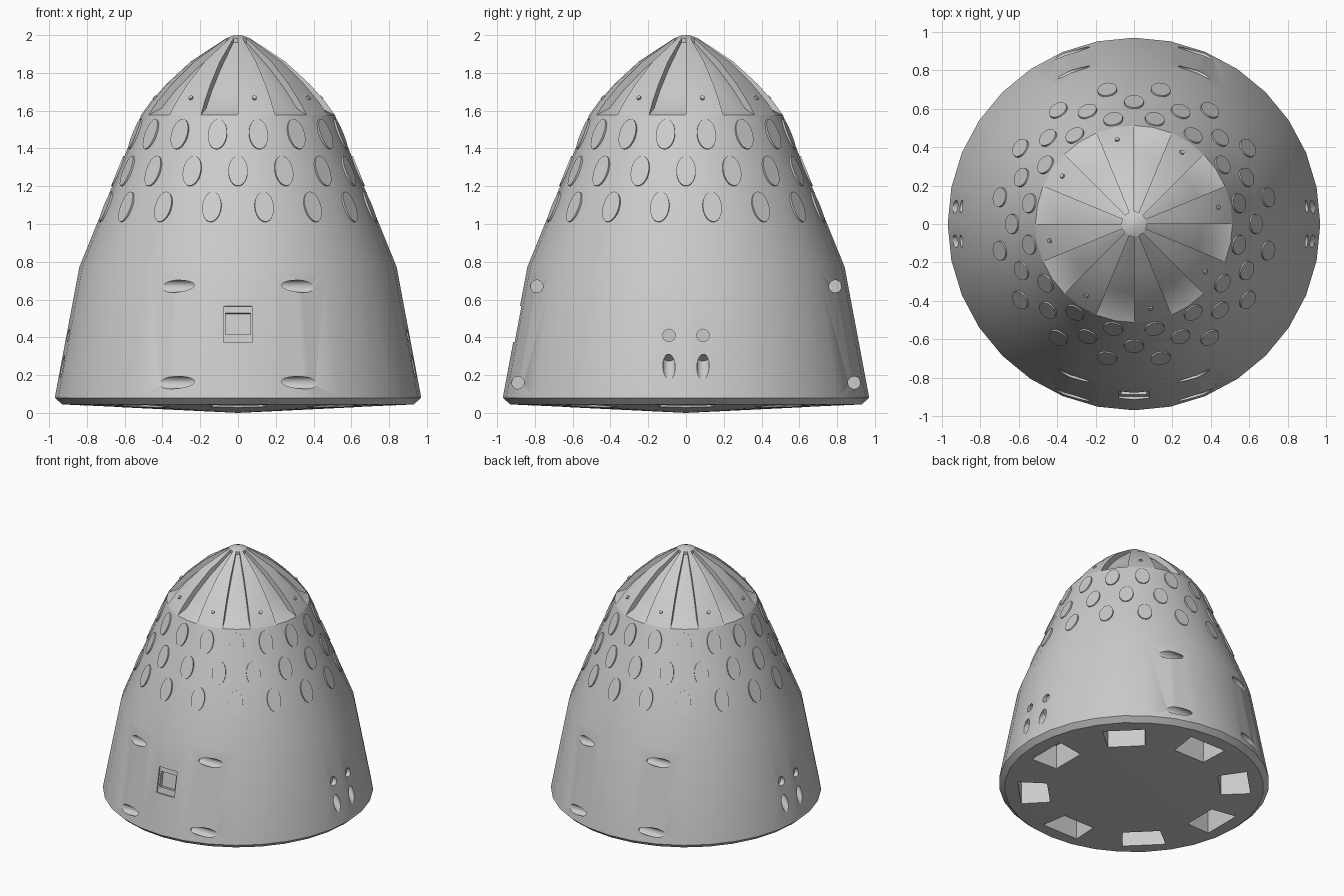
import bpy, bmesh, math
from mathutils import Vector, Matrix

if "Cube" in bpy.data.objects:
    bpy.data.objects.remove(bpy.data.objects["Cube"])

SIDES = 32
STEP = 2 * math.pi / SIDES

grey = bpy.data.materials.new("light_grey")
grey.diffuse_color = (0.6, 0.6, 0.6, 1)
grey.use_nodes = True
grey.node_tree.nodes["Principled BSDF"].inputs["Base Color"].default_value = grey.diffuse_color


def finish(bm, name, smooth=True):
    bmesh.ops.recalc_face_normals(bm, faces=bm.faces)
    me = bpy.data.meshes.new(name)
    bm.to_mesh(me)
    bm.free()
    ob = bpy.data.objects.new(name, me)
    bpy.context.collection.objects.link(ob)
    me.materials.append(grey)
    if smooth:
        shade(ob)
    return ob


def shade(ob):
    bpy.ops.object.select_all(action='DESELECT')
    ob.select_set(True)
    bpy.context.view_layer.objects.active = ob
    bpy.ops.object.shade_smooth_by_angle(angle=math.radians(28))


def polar(r, a, z):
    return Vector((r * math.cos(a), r * math.sin(a), z))


def rod(bm, centre, axis, radius, depth, sx=1, sy=1, seg=24):
    q = Vector(axis).to_track_quat('Z', 'Y').to_matrix().to_4x4()
    m = Matrix.Translation(centre) @ q @ Matrix.Diagonal((sx, sy, 1, 1))
    bmesh.ops.create_cone(bm, cap_ends=True, segments=seg, radius1=radius,
                          radius2=radius, depth=depth, matrix=m)


# capsule hull: lathe profile including the recessed nose core
hull_profile = [(0.93, 0.045), (0.97, 0.08), (0.84, 0.772), (0.658, 1.22),
                (0.513, 1.577), (0.44, 1.612), (0.36, 1.705), (0.24, 1.82),
                (0.065, 1.96), (0.065, 1.982), (0.03, 1.996)]
bm = bmesh.new()
rings = [[bm.verts.new(polar(r, i * STEP, z)) for i in range(SIDES)]
         for r, z in hull_profile]
for a, b in zip(rings, rings[1:]):
    for i in range(SIDES):
        j = (i + 1) % SIDES
        bm.faces.new((a[i], a[j], b[j], b[i]))
for ring, z in ((rings[0], 0.0), (rings[-1], 2.0)):
    c = bm.verts.new((0, 0, z))
    for i in range(SIDES):
        bm.faces.new((ring[i], ring[(i + 1) % SIDES], c))
hull = finish(bm, "capsule_hull", False)

# cutters
bm = bmesh.new()
# eight wells in the base
for k in range(8):
    vs = bmesh.ops.create_cube(bm, size=1)['verts']
    for v in vs:
        r = 0.72 + 0.21 * v.co.x
        v.co = (r, 0.29 * v.co.y * (0.5 + 0.5 * r / 0.72), 0.06 + 0.32 * v.co.z)
    bmesh.ops.rotate(bm, verts=vs, cent=(0, 0, 0),
                     matrix=Matrix.Rotation(k * math.pi / 4, 3, 'Z'))
tilt = math.radians(50)
for sx in (-1, 1):
    for sy in (-1, 1):
        # sideways thruster ports, front and back
        for y, z in ((0.79, 0.67), (0.89, 0.16)):
            rod(bm, (sx * 0.4, sy * y, z), (1, 0, 0), 0.033, 0.4)
        # side ports: one straight, one slanted downwards
        rod(bm, (sx * 0.92, sy * 0.09, 0.41), (sx, 0, 0), 0.033, 0.1)
        ax = Vector((sx * math.cos(tilt), 0, -math.sin(tilt)))
        rod(bm, Vector((sx * 0.938, sy * 0.09, 0.235)) + ax * 0.04, ax, 0.033, 0.24)
# front hatch: shallow frame with a deeper pocket
lean = Matrix.Rotation(-math.atan(0.188), 4, 'X')
for size, zc in (((0.155, 0.036, 0.195), 0.47), ((0.132, 0.1, 0.115), 0.475)):
    y = -(0.97 - 0.188 * (zc - 0.08))
    m = Matrix.Translation((0, y, zc)) @ lean @ Matrix.Diagonal((*size, 1))
    bmesh.ops.create_cube(bm, size=1, matrix=m)
cutter = finish(bm, "port_cutter", False)
cutter.hide_render = True

mod = hull.modifiers.new("ports", 'BOOLEAN')
mod.operation = 'DIFFERENCE'
mod.solver = 'EXACT'
mod.use_self = True
mod.object = cutter
deps = bpy.context.evaluated_depsgraph_get()
cut_mesh = bpy.data.meshes.new_from_object(hull.evaluated_get(deps))
hull.modifiers.clear()
hull.data = cut_mesh
bpy.data.objects.remove(cutter)
shade(hull)

# eight raised nose petals between the recessed gaps
outer = [(0.513, 1.577), (0.46, 1.65), (0.38, 1.74), (0.25, 1.86), (0.065, 1.982)]
inner = [(0.50, 1.57), (0.43, 1.60), (0.35, 1.70), (0.23, 1.81), (0.06, 1.95)]
bm = bmesh.new()
for k in range(8):
    grid = [[[bm.verts.new(polar(r, k * math.pi / 4 + i * STEP, z)) for r, z in prof]
             for i in range(3)] for prof in (outer, inner)]
    n = len(outer) - 1
    for g in grid:
        for i in range(2):
            for j in range(n):
                bm.faces.new((g[i][j], g[i + 1][j], g[i + 1][j + 1], g[i][j + 1]))
    o, q = grid
    for i in (0, 2):
        for j in range(n):
            bm.faces.new((o[i][j], o[i][j + 1], q[i][j + 1], q[i][j]))
    for j in (0, n):
        for i in range(2):
            bm.faces.new((o[i][j], o[i + 1][j], q[i + 1][j], q[i][j]))
finish(bm, "nose_petals")

# small stud on each petal
bm = bmesh.new()
for k in range(8):
    a = k * math.pi / 4 + STEP
    rod(bm, polar(0.448, a, 1.667), polar(0.75, a, 0.66), 0.012, 0.014, seg=12)
finish(bm, "petal_studs")

# three staggered rows of raised oval tiles on the upper hull
bm = bmesh.new()
slope = (0.84 - 0.513) / (1.577 - 0.772)
for z, offset in ((1.475, 1), (1.28, 0), (1.09, 1)):
    r = 0.84 - slope * (z - 0.772)
    for k in range(16):
        a = (2 * k + offset) * STEP
        nrm = polar(1, a, slope).normalized()
        rod(bm, polar(r, a, z) - nrm * 0.006, nrm, 1, 0.024, 0.051, 0.086)
finish(bm, "oval_tiles")
